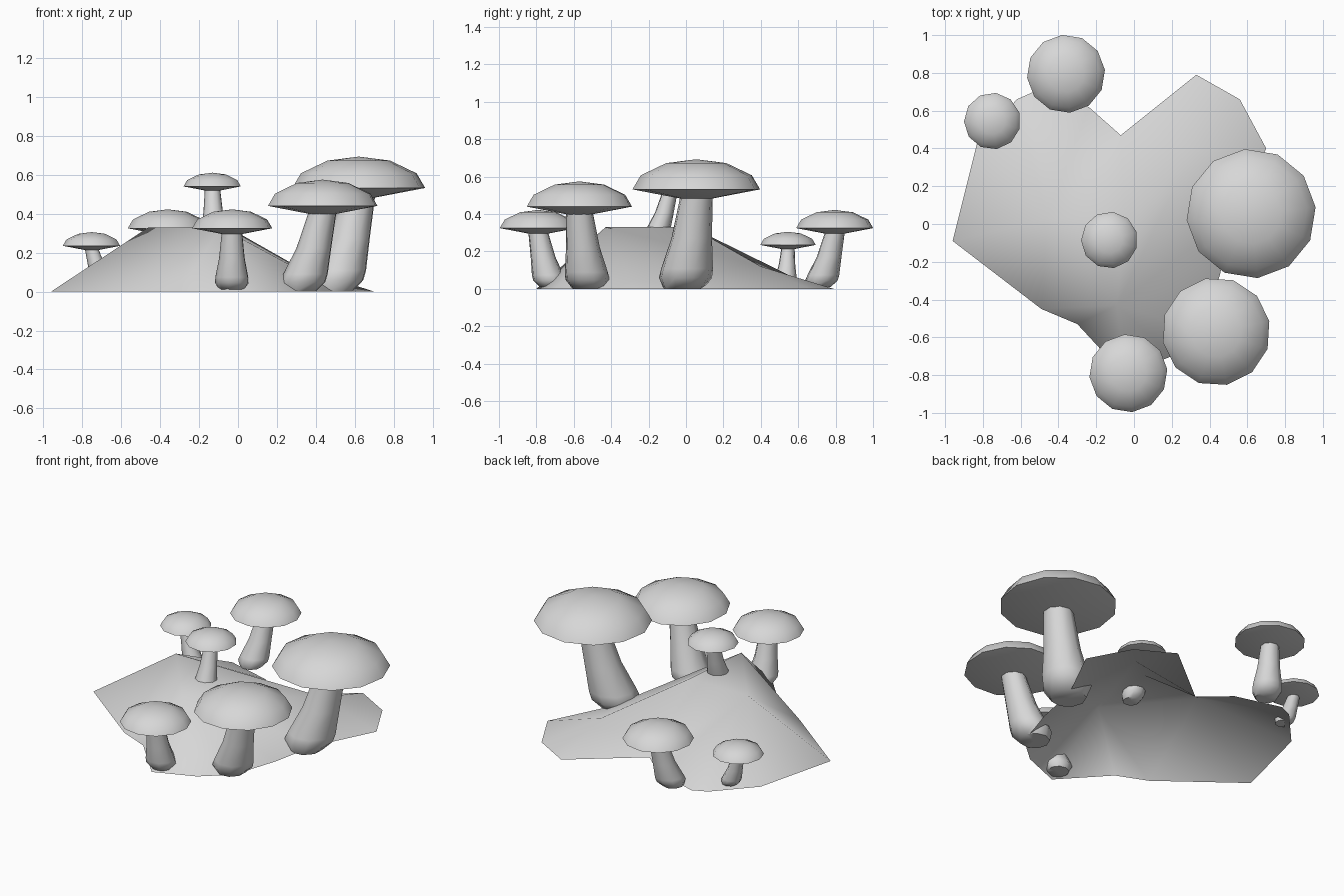
import bpy, bmesh, math
from mathutils import Vector

cube = bpy.data.objects.get("Cube")
if cube:
    bpy.data.objects.remove(cube, do_unlink=True)

GREY = (0.68, 0.68, 0.68, 1)
grey = bpy.data.materials.new("plain_grey")
grey.use_nodes = True
grey.diffuse_color = GREY
grey.node_tree.nodes["Principled BSDF"].inputs["Base Color"].default_value = GREY


def finish(name, bm, sharp_angle):
    """Turn a bmesh into a smooth shaded object that keeps its sharp edges."""
    for face in bm.faces:
        face.smooth = True
    mesh = bpy.data.meshes.new(name)
    bm.to_mesh(mesh)
    bm.free()
    mesh.set_sharp_from_angle(angle=math.radians(sharp_angle))
    mesh.materials.append(grey)
    obj = bpy.data.objects.new(name, mesh)
    bpy.context.collection.objects.link(obj)


def loft(name, rings, sides, turn, sharp_angle):
    """Join (centre, radius) rings; zero radius closes to a point."""
    bm = bmesh.new()
    previous = None
    for centre, radius in rings:
        if radius == 0:
            ring = [bm.verts.new(centre)] * sides
        else:
            ring = []
            for i in range(sides):
                a = turn + math.tau * i / sides
                ring.append(bm.verts.new(centre + Vector((math.cos(a), math.sin(a), 0)) * radius))
        if previous:
            for i in range(sides):
                j = (i + 1) % sides
                corners = [previous[i], previous[j], ring[j], ring[i]]
                bm.faces.new(list(dict.fromkeys(corners)))
        previous = ring
    bmesh.ops.recalc_face_normals(bm, faces=bm.faces)
    finish(name, bm, sharp_angle)


# Cap profile: radius and height as fractions of the cap radius
CAP = [(0, -0.19), (1, 0), (0.87, 0.22), (0.47, 0.41), (0, 0.47)]
# Stem profile: share of length and radius as a fraction of the foot radius
STEM = [(0, 0), (0, 0.72), (0.12, 0.98), (0.22, 0.96), (0.55, 0.75), (1, 0.6)]


def mushroom(name, cap, cap_radius, foot, foot_radius, sides, turn):
    cap, foot = Vector(cap), Vector(foot)
    rings = [(cap + Vector((0, 0, h * cap_radius)), r * cap_radius) for r, h in CAP]
    loft(name + "_cap", rings, sides, turn, 45)
    top = cap - Vector((0, 0, 0.12 * cap_radius))
    rings = []
    for t, r in STEM:
        point = foot.lerp(top, t)
        # the foot stands straighter than the upper stem
        lean = (top - foot) * (0.35 * t * (1 - t))
        rings.append((point + Vector((lean.x, lean.y, 0)), r * foot_radius))
    loft(name + "_stem", rings, 9, 0.3, 50)


mushroom("large_mushroom", (0.62, 0.055, 0.532), 0.343, (0.485, -0.015, 0), 0.147, 12, 0.1)
mushroom("medium_mushroom", (0.435, -0.57, 0.44), 0.287, (0.315, -0.52, 0), 0.122, 12, 0.2)
mushroom("front_mushroom", (-0.03, -0.79, 0.325), 0.207, (-0.03, -0.72, 0.01), 0.09, 12, 0.1)
mushroom("back_mushroom", (-0.36, 0.795, 0.325), 0.207, (-0.405, 0.71, 0.01), 0.09, 12, 0.1)
mushroom("left_mushroom", (-0.75, 0.545, 0.235), 0.15, (-0.68, 0.53, 0.02), 0.06, 11, 0.3)
mushroom("hilltop_mushroom", (-0.13, -0.085, 0.54), 0.15, (-0.12, -0.17, 0.27), 0.068, 11, 0.3)

# Open mound: a ground outline, clockwise from the left tip, rising to a flat top
OUTLINE = [(-0.96, -0.09), (-0.83, 0.43), (-0.62, 0.66), (-0.53, 0.70), (-0.24, 0.62),
           (-0.07, 0.47), (0.33, 0.79), (0.56, 0.66), (0.70, 0.40), (0.52, 0.04),
           (0.455, -0.27), (0.36, -0.56), (0.20, -0.70), (-0.05, -0.80),
           (-0.30, -0.53), (-0.49, -0.45)]
bm = bmesh.new()
rim = [bm.verts.new((x, y, 0)) for x, y in OUTLINE]
left_top = bm.verts.new((-0.46, 0.03, 0.33))
front_top = bm.verts.new((-0.09, -0.43, 0.33))
inner_top = bm.verts.new((-0.05, 0.03, 0.33))
back_top = bm.verts.new((0.32, 0.40, 0.12))
last = len(rim) - 1


def fan(top, first, end):
    for i in range(first, end):
        bm.faces.new((top, rim[i + 1], rim[i]))


fan(left_top, 0, 5)
fan(back_top, 5, 9)
fan(front_top, 9, last)
for corners in [(left_top, rim[0], rim[last]), (left_top, inner_top, rim[5]),
                (inner_top, back_top, rim[5]), (back_top, front_top, rim[9]),
                (front_top, left_top, rim[last]), (left_top, front_top, inner_top),
                (inner_top, front_top, back_top)]:
    bm.faces.new(corners)
bm.normal_update()
finish("mound", bm, 60)
